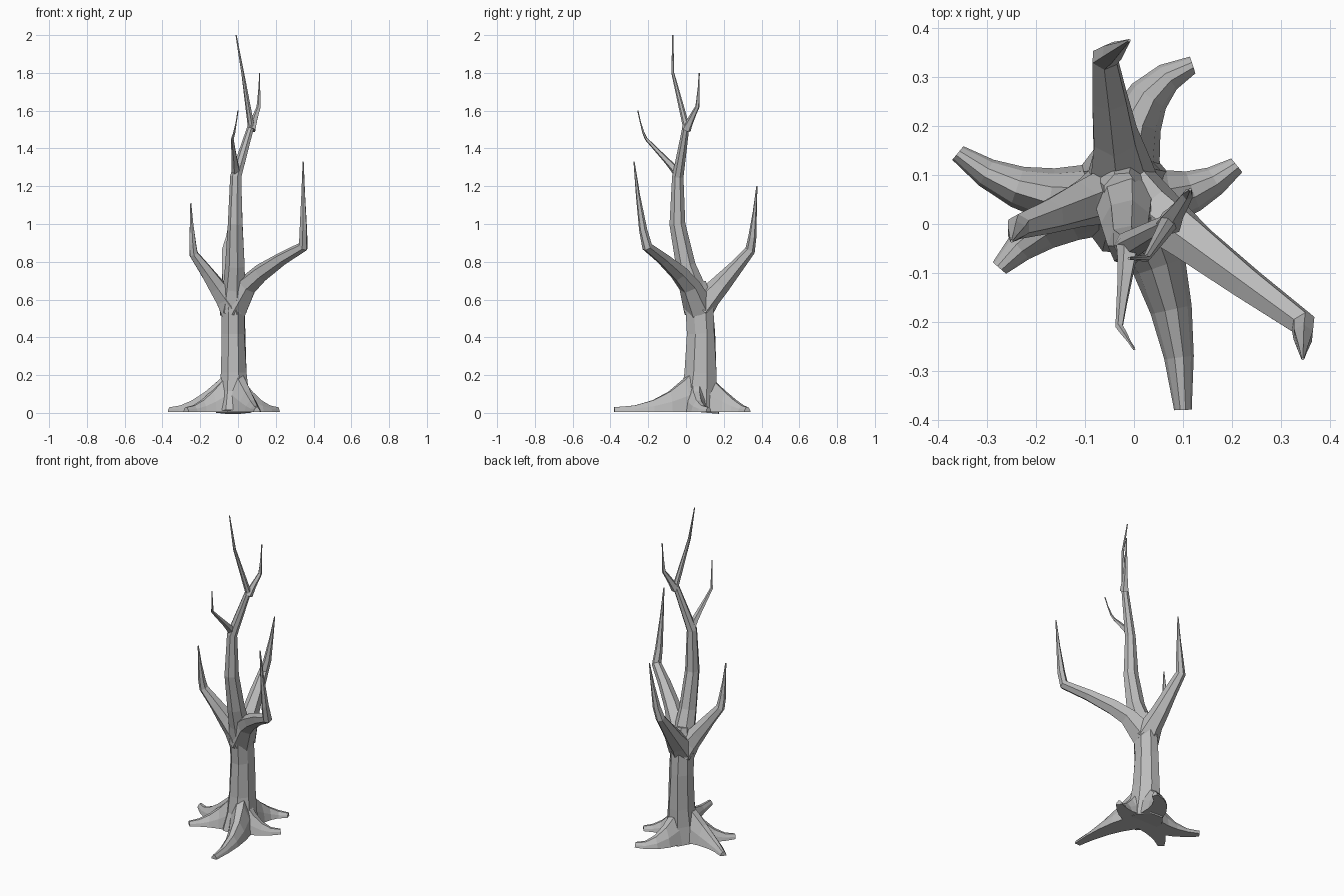
import bpy, bmesh, math, random
from mathutils import Vector

random.seed(4)
cube = bpy.data.objects.get("Cube")
if cube:
    bpy.data.objects.remove(cube)

bark = bpy.data.materials.new("grey_bark")
bark.use_nodes = True
grey = (0.5, 0.5, 0.5, 1)
bark.diffuse_color = grey
bark.node_tree.nodes["Principled BSDF"].inputs["Base Color"].default_value = grey


def loft(name, rings):
    """Skin a list of closed point rings into one capped, flat-shaded object."""
    bm = bmesh.new()
    loops = [[bm.verts.new(point) for point in ring] for ring in rings]
    for lower, upper in zip(loops, loops[1:]):
        for i in range(len(lower)):
            bm.faces.new((lower[i - 1], lower[i], upper[i], upper[i - 1]))
    bm.faces.new(loops[0])
    bm.faces.new(loops[-1])
    bmesh.ops.recalc_face_normals(bm, faces=bm.faces)
    mesh = bpy.data.meshes.new(name)
    bm.to_mesh(mesh)
    bm.free()
    mesh.materials.append(bark)
    obj = bpy.data.objects.new(name, mesh)
    bpy.context.collection.objects.link(obj)


def limb(name, path, radius_at, sides, squash=1):
    """Slightly knotty tube along a path; radius_at takes the fraction of its length."""
    points = [Vector(point) for point in path]
    travelled = [0]
    for start, end in zip(points, points[1:]):
        travelled.append(travelled[-1] + (end - start).length)
    tangent = Vector((0, 0, 1))
    across = Vector((1, 0, 0))
    rings = []
    for k, centre in enumerate(points):
        before = points[max(k - 1, 0)]
        after = points[min(k + 1, len(points) - 1)]
        direction = (after - before).normalized()
        across = tangent.rotation_difference(direction) @ across
        tangent = direction
        along = tangent.cross(across)
        radius = radius_at(travelled[k] / travelled[-1])
        ring = []
        for i in range(sides):
            angle = math.tau * (i + 0.5) / sides
            offset = across * math.cos(angle) * squash + along * math.sin(angle)
            ring.append(centre + offset * radius * random.uniform(0.97, 1.1))
        rings.append(ring)
    loft(name, rings)


def taper(radius):
    """Radius rule with a swollen base that thins evenly to a fine point."""
    return lambda t: max(radius * (1 - t + 0.3 * (1 - t) ** 8), 0.003)


def branch(name, start, elbow, tip, radius, sides, rise=1):
    """Limb that reaches outward to an elbow, then turns upright towards its tip."""
    start, elbow, tip = Vector(start), Vector(elbow), Vector(tip)
    path = []
    for t in (0, 0.2, 0.4, 0.7, 1):
        point = start.lerp(elbow, t)
        point.z = start.z + (elbow.z - start.z) * t ** rise
        path.append(point)
    for t in (0.2, 0.6, 1):
        point = elbow.lerp(tip, t ** 0.7)
        point.z = elbow.z + (tip.z - elbow.z) * t
        path.append(point)
    limb(name, path, taper(radius), sides)


def root(name, bend, tip):
    """Arched root curving over the ground from the trunk, sinking and thinning."""
    start, bend, tip = Vector((-0.02, 0.06)), Vector(bend), Vector(tip)
    arch = [(-1, 0), (-0.8, 0.5), (-0.3, 1), (0.3, 1), (0.8, 0.5), (1, 0)]
    steps = 5
    rings = []
    for k in range(steps + 1):
        t = k / steps
        first, second = start.lerp(bend, t), bend.lerp(tip, t)
        spot = first.lerp(second, t)
        heading = (second - first).normalized()
        side = Vector((-heading.y, heading.x, 0))
        height = 0.23 * (1 - t) ** 2 + 0.025
        width = 0.08 - 0.062 * t
        rings.append([spot.to_3d() + side * width * s + Vector((0, 0, 0.005 + height * up))
                      for s, up in arch])
    loft(name, rings)


def trunk_radius(t):
    """Flared at the foot, swelling slightly upward, drawn in above the fork."""
    return (0.068 + 0.055 * (1 - t) ** 4 + 0.015 * t) * (1 - 0.45 * t ** 8)


# Trunk, flatter from front to back than from side to side is deep
trunk_path = [(-0.025, 0.06 + 0.02 * math.sin(math.pi * t), 0.005 + 0.69 * t)
              for t in (0, 0.15, 0.3, 0.6, 0.8, 0.9, 1)]
limb("trunk", trunk_path, trunk_radius, sides=8, squash=0.82)

# Tall leading stem
limb("leading_stem", [
    (-0.025, 0.07, 0.54), (-0.02, 0.04, 0.66), (-0.015, 0, 0.78), (-0.015, -0.045, 1),
    (-0.01, -0.045, 1.25), (0.07, 0, 1.52), (0.025, -0.07, 1.8), (-0.01, -0.07, 2)],
    taper(0.057), sides=7)

# Three main boughs from the fork
fork = (-0.025, 0.07, 0.55)
branch("left_bough", fork, (0.345, -0.205, 0.88), (0.345, -0.275, 1.33), 0.06, 6, rise=0.6)
branch("right_bough", fork, (-0.235, -0.005, 0.84), (-0.25, -0.035, 1.11), 0.058, 6)
branch("back_bough", fork, (-0.06, 0.34, 0.86), (-0.01, 0.375, 1.2), 0.06, 6)

# Thin twigs on the leading stem
branch("front_twig", (-0.01, -0.04, 1.27), (-0.03, -0.21, 1.45), (0, -0.255, 1.6), 0.02, 5)
branch("upper_twig", (0.07, 0, 1.5), (0.11, 0.06, 1.62), (0.115, 0.07, 1.8), 0.02, 5)

# Spreading roots
root("right_back_root", (-0.22, 0.03), (-0.36, 0.145))
root("right_front_root", (-0.18, 0.02), (-0.275, -0.09))
root("front_root", (0.09, -0.1), (0.1, -0.38))
root("left_root", (0.1, 0.03), (0.21, 0.12))
root("back_root", (-0.02, 0.28), (0.12, 0.325))
